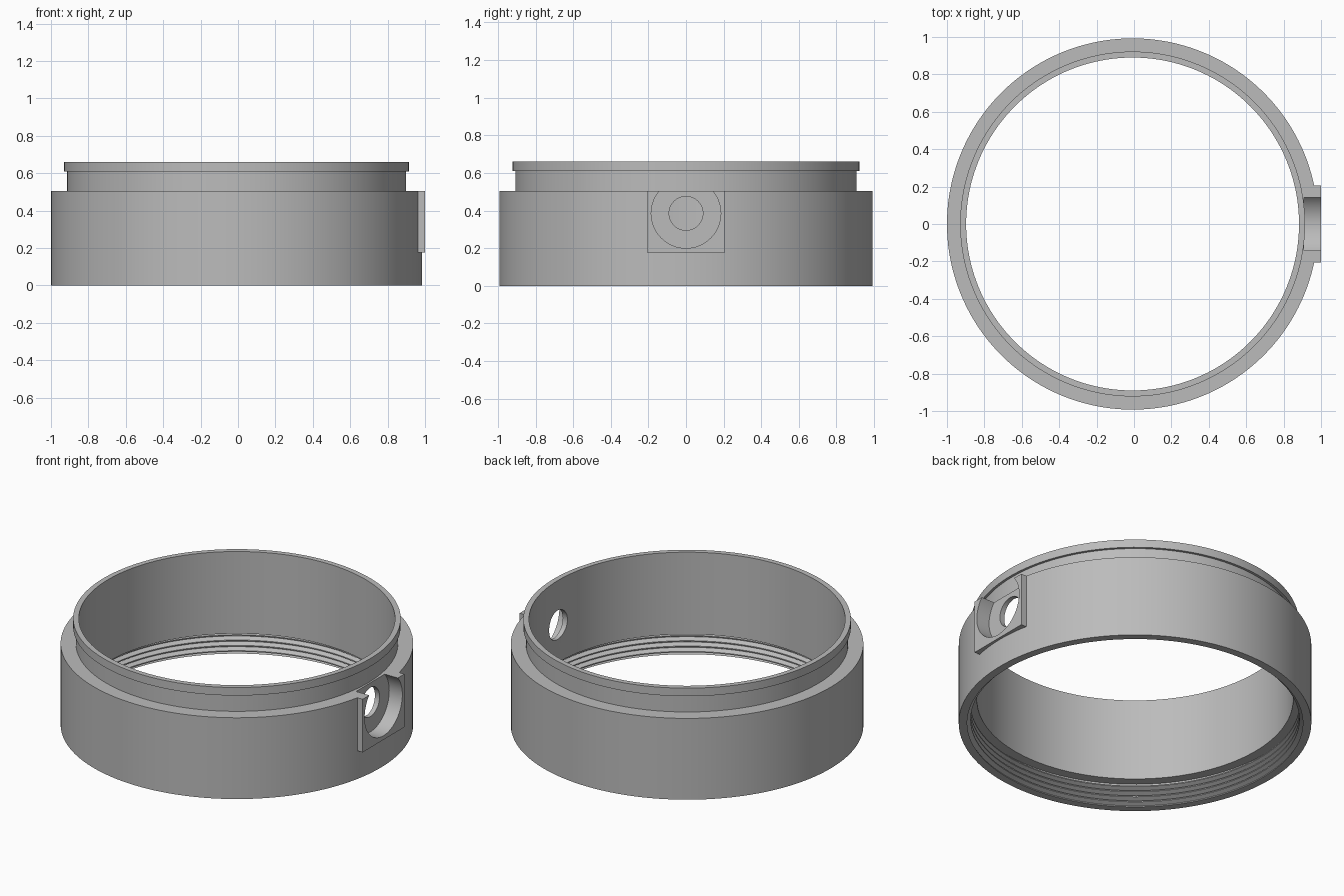
import bpy, bmesh, math
from mathutils import Matrix

if "Cube" in bpy.data.objects:
    bpy.data.objects.remove(bpy.data.objects["Cube"])

CX = -0.0075          # ring axis, offset by the raised pad
SEG = 160

gray = bpy.data.materials.new("plain gray")
gray.diffuse_color = (0.5, 0.5, 0.5, 1)
gray.use_nodes = True
gray.node_tree.nodes["Principled BSDF"].inputs["Base Color"].default_value = gray.diffuse_color


def make_object(name, bm):
    bmesh.ops.recalc_face_normals(bm, faces=bm.faces)
    mesh = bpy.data.meshes.new(name)
    bm.to_mesh(mesh)
    bm.free()
    mesh.materials.append(gray)
    obj = bpy.data.objects.new(name, mesh)
    bpy.context.collection.objects.link(obj)
    return obj


def lathe(name, profile):
    """Revolve a closed (radius, z) profile around the ring axis."""
    bm = bmesh.new()
    rings = []
    for i in range(SEG):
        a = 2 * math.pi * i / SEG
        rings.append([bm.verts.new((CX + r * math.cos(a), r * math.sin(a), z))
                      for r, z in profile])
    n = len(profile)
    for i in range(SEG):
        p, q = rings[i], rings[(i + 1) % SEG]
        for j in range(n):
            k = (j + 1) % n
            bm.faces.new((p[j], q[j], q[k], p[k]))
    return make_object(name, bm)


def x_cylinder(name, radius, x0, x1, z):
    bm = bmesh.new()
    bmesh.ops.create_cone(bm, cap_ends=True, segments=64, radius1=radius,
                          radius2=radius, depth=x1 - x0,
                          matrix=Matrix.Translation(((x0 + x1) / 2, 0, z))
                          @ Matrix.Rotation(math.pi / 2, 4, 'Y'))
    return make_object(name, bm)


def box(name, lo, hi):
    bm = bmesh.new()
    bmesh.ops.create_cube(bm, size=1)
    for v in bm.verts:
        v.co = [lo[i] + (v.co[i] + 0.5) * (hi[i] - lo[i]) for i in range(3)]
    return make_object(name, bm)


def combine(target, tool, operation):
    mod = target.modifiers.new(operation, 'BOOLEAN')
    mod.operation = operation
    mod.solver = 'EXACT'
    mod.object = tool
    bpy.context.view_layer.objects.active = target
    bpy.ops.object.modifier_apply(modifier=mod.name)
    bpy.data.objects.remove(tool)


# Outer wall, neck and top lip, then down the bore to the ledge
profile = [(0.945, 0), (0.9925, 0), (0.9925, 0.505), (0.907, 0.505),
           (0.907, 0.61), (0.922, 0.61), (0.922, 0.66), (0.89, 0.66),
           (0.89, 0.15), (0.95, 0.15)]
# Internal thread ridges in the wider lower bore
pitch = 0.033
for i in range(4):
    z = 0.14 - i * pitch
    profile += [(0.95, z), (0.925, z - pitch * 0.4),
                (0.925, z - pitch * 0.6), (0.95, z - pitch * 0.95)]
ring = lathe("threaded_ring", profile)

# Flat raised pad on the right side
combine(ring, box("side_pad", (0.93, -0.205, 0.175), (1.0, 0.205, 0.505)), 'UNION')
# Counterbore open at the top, and the through hole
combine(ring, x_cylinder("counterbore", 0.185, 0.91, 1.1, 0.385), 'DIFFERENCE')
combine(ring, x_cylinder("through_hole", 0.09, 0.8, 1.1, 0.385), 'DIFFERENCE')

# Smooth walls with sharp edges kept
bpy.ops.object.select_all(action='DESELECT')
ring.select_set(True)
bpy.context.view_layer.objects.active = ring
bpy.ops.object.shade_smooth_by_angle(angle=math.radians(25))
